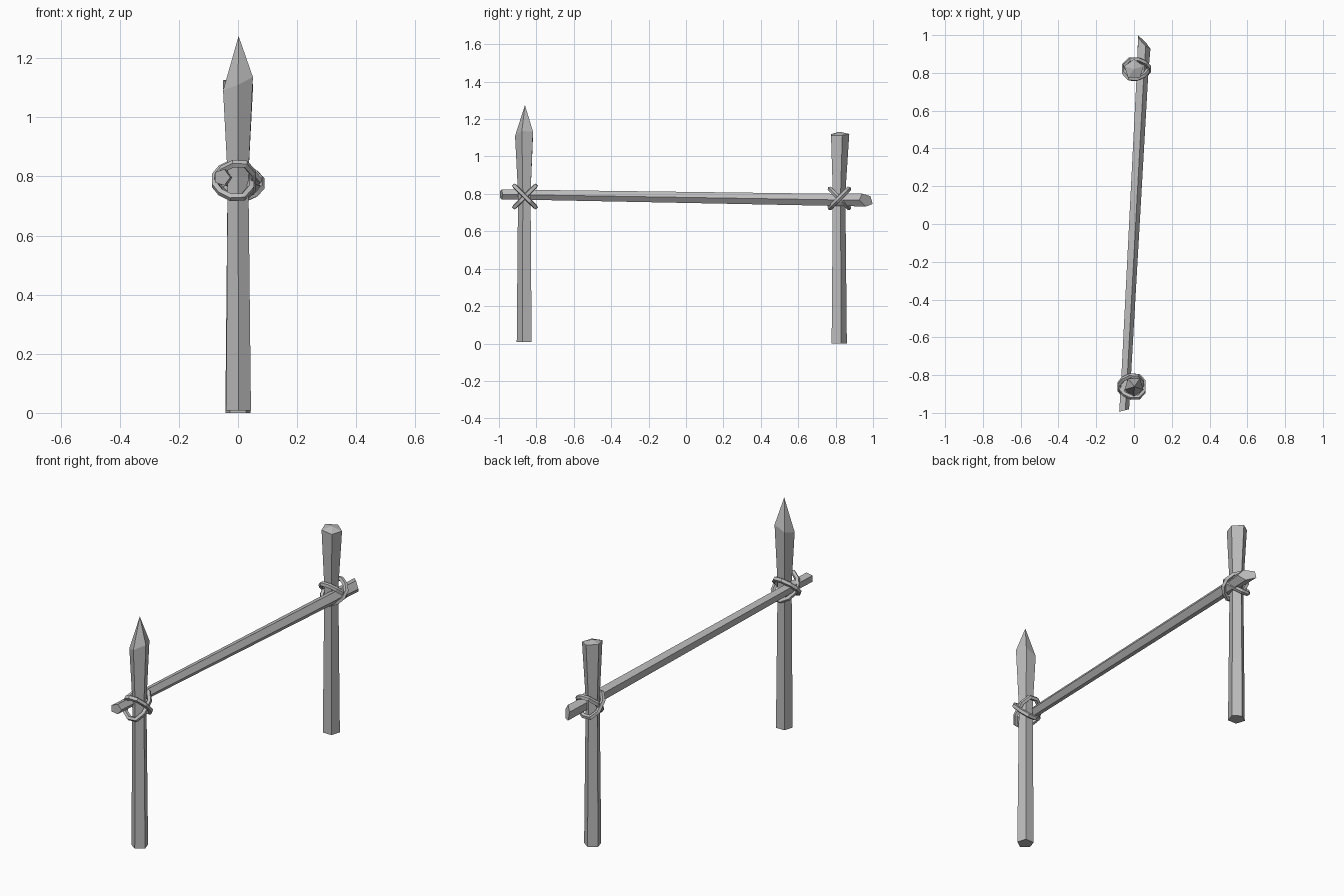
import bpy, bmesh
from math import cos, sin, radians, tau
from mathutils import Vector

cube = bpy.data.objects.get("Cube")
if cube:
    bpy.data.objects.remove(cube)

# Single flat grey
grey = bpy.data.materials.new("grey_wood")
grey.use_nodes = True
colour = (0.5, 0.5, 0.5, 1)
grey.diffuse_color = colour
grey.node_tree.nodes["Principled BSDF"].inputs["Base Color"].default_value = colour

X, Y, Z = Vector((1, 0, 0)), Vector((0, 1, 0)), Vector((0, 0, 1))


def ring(centre, a, b, radius, turn=0, slant=(0, 0), along=Z, sides=5):
    """Polygon section spanned by a and b; slant shifts points along the axis."""
    points = []
    for i in range(sides):
        angle = radians(turn) + tau * i / sides
        u, v = radius * cos(angle), radius * sin(angle)
        points.append(Vector(centre) + a * u + b * v + along * (slant[0] * u + slant[1] * v))
    return points


def loft(name, rings, closed=False, tip=None):
    """Skin consecutive sections into one flat-shaded object."""
    bm = bmesh.new()
    loops = [[bm.verts.new(p) for p in r] for r in rings]
    n = len(loops[0])
    pairs = list(zip(loops, loops[1:]))
    if closed:
        pairs.append((loops[-1], loops[0]))
    for low, high in pairs:
        for i in range(n):
            j = (i + 1) % n
            bm.faces.new((low[i], low[j], high[j], high[i]))
    if not closed:
        bm.faces.new(loops[0][::-1])
        if tip:
            apex = bm.verts.new(tip)
            for i in range(n):
                bm.faces.new((loops[-1][i], loops[-1][(i + 1) % n], apex))
        else:
            bm.faces.new(loops[-1])
    bmesh.ops.recalc_face_normals(bm, faces=bm.faces)
    mesh = bpy.data.meshes.new(name)
    bm.to_mesh(mesh)
    bm.free()
    mesh.materials.append(grey)
    obj = bpy.data.objects.new(name, mesh)
    bpy.context.collection.objects.link(obj)


# Front post: waisted, sharpened to a point
y = -0.861
loft("front_post", [
    ring((0.002, y, 0.008), X, Y, 0.044, -90),
    ring((0, y, 0.8), X, Y, 0.037, -90),
    ring((0, y, 1.115), X, Y, 0.053, -90, (0.45, 0.1)),
], tip=(0.002, y, 1.275))

# Back post: waisted, blunt flared top with a small raised centre
y = 0.815
loft("back_post", [
    ring((0, y, 0), X, Y, 0.045, 90),
    ring((0, y, 0.8), X, Y, 0.037, 90),
    ring((0, y + 0.004, 1.118), X, Y, 0.054, 90, (-0.12, 0.05)),
], tip=(0, y + 0.005, 1.132))

# Rail: crosses from one side of the front post to the other side of the back post
loft("rail", [
    ring((-0.055, -0.988, 0.797), X, Z, 0.029, 0, (0.25, 0), Y),
    ring((-0.046, -0.84, 0.795), X, Z, 0.028, 0),
    ring((0.042, 0.8, 0.768), X, Z, 0.034, 0),
    ring((0.051, 0.963, 0.767), X, Z, 0.036, 0, (-1.0, -0.3), Y),
])

# Lashings: two crossed rope loops at each joint, wider around the post
half = [(-0.046, 0.036), (-0.02, 0.078), (0.02, 0.08), (0.055, 0.055), (0.074, 0.022)]
path = [(p, -q) for p, q in half] + [(p, q) for p, q in reversed(half)]


def lashing(name, centre, side, lean, scale, shift):
    diagonal = (Y + Z * lean).normalized()
    normal = X.cross(diagonal)
    points = [Vector(centre) + X * side * (p + shift) + diagonal * q * scale for p, q in path]
    rings = []
    for i, point in enumerate(points):
        tangent = (points[(i + 1) % len(points)] - points[i - 1]).normalized()
        rings.append(ring(point, normal, tangent.cross(normal), 0.0135, 18))
    loft(name, rings, closed=True)


for label, centre, side, scale in (("front", (0, -0.861, 0.786), -1, 1.0),
                                   ("back", (0, 0.82, 0.776), 1, 0.9)):
    for word, lean, shift in (("rising", 1, 0.003), ("falling", -1, -0.005)):
        lashing(f"{label}_{word}_lashing", centre, side, lean, scale, shift)
